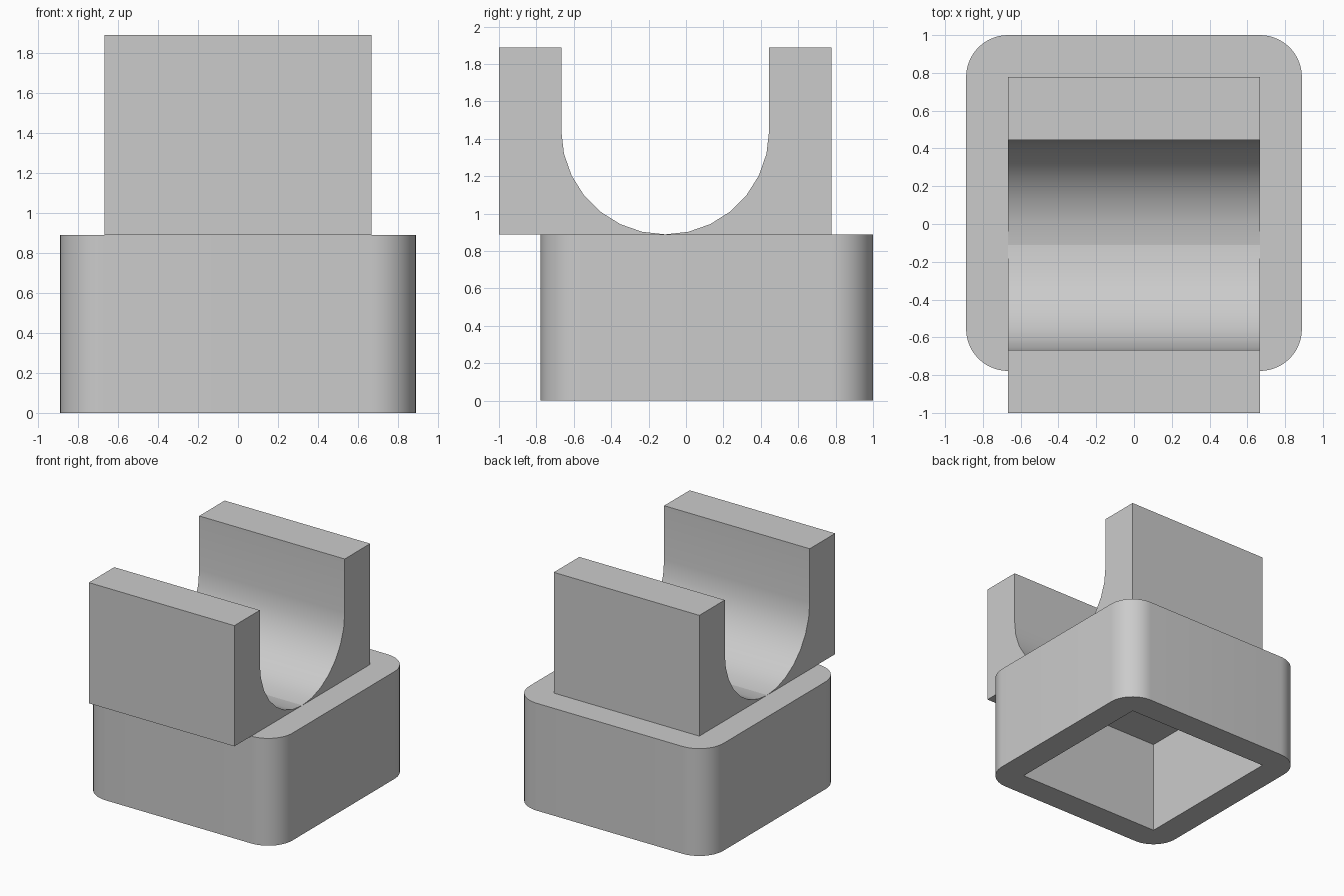
import bpy, bmesh
from math import sin, cos, pi, radians

if "Cube" in bpy.data.objects:
    bpy.data.objects.remove(bpy.data.objects["Cube"], do_unlink=True)

U = 1 / 9                      # design unit
SLOT_Y = -U                    # centre line of the cradle
BASE_TOP = 8 * U

grey = bpy.data.materials.new("light_grey")
grey.use_nodes = True
COLOUR = (0.6, 0.6, 0.6, 1)
grey.diffuse_color = COLOUR
grey.node_tree.nodes["Principled BSDF"].inputs["Base Color"].default_value = COLOUR


def make_object(name, bm):
    bmesh.ops.recalc_face_normals(bm, faces=bm.faces)
    mesh = bpy.data.meshes.new(name)
    bm.to_mesh(mesh)
    bm.free()
    obj = bpy.data.objects.new(name, mesh)
    bpy.context.collection.objects.link(obj)
    mesh.materials.append(grey)
    return obj


def activate(obj):
    bpy.ops.object.select_all(action='DESELECT')
    obj.select_set(True)
    bpy.context.view_layer.objects.active = obj


def box(size, centre):
    bm = bmesh.new()
    bmesh.ops.create_cube(bm, size=1)
    bmesh.ops.scale(bm, vec=size, verts=bm.verts)
    bmesh.ops.translate(bm, vec=centre, verts=bm.verts)
    return bm


# Base: block with rounded vertical corners
bm = box((16 * U, 16 * U, BASE_TOP), (0, U, BASE_TOP / 2))
uprights = [e for e in bm.edges
            if abs(e.verts[0].co.z - e.verts[1].co.z) > U]
bmesh.ops.bevel(bm, geom=uprights, offset=2 * U, offset_type='OFFSET',
                segments=14, profile=0.5, affect='EDGES')
base = make_object("base", bm)

# Square pocket cut up into the underside
cutter = make_object("pocket_cutter", box((12 * U, 12 * U, 14 * U), (0, U, 0)))
cutter.hide_render = True
cut = base.modifiers.new("pocket", 'BOOLEAN')
cut.operation = 'DIFFERENCE'
cut.solver = 'EXACT'
cut.object = cutter
activate(base)
bpy.ops.object.modifier_apply(modifier=cut.name)
bpy.data.objects.remove(cutter, do_unlink=True)


# Cradle: two mirrored arms that meet along the bottom of the round slot
def cradle_arm(name, side):
    radius, steps = 5 * U, 7
    profile = [(radius * sin(a), BASE_TOP + radius * (1 - cos(a)))
               for a in (i * pi / 2 / steps for i in range(steps + 1))]
    profile += [(radius, 17 * U), (8 * U, 17 * U), (8 * U, BASE_TOP)]
    bm = bmesh.new()
    face = bm.faces.new([bm.verts.new((-6 * U, SLOT_Y + side * y, z))
                         for y, z in profile])
    new = bmesh.ops.extrude_face_region(bm, geom=[face])["geom"]
    bmesh.ops.translate(bm, vec=(12 * U, 0, 0),
                        verts=[v for v in new if isinstance(v, bmesh.types.BMVert)])
    return make_object(name, bm)


front_arm = cradle_arm("front_cradle_arm", -1)
back_arm = cradle_arm("back_cradle_arm", 1)

for obj in (base, front_arm, back_arm):
    activate(obj)
    bpy.ops.object.shade_smooth_by_angle(angle=radians(30))
